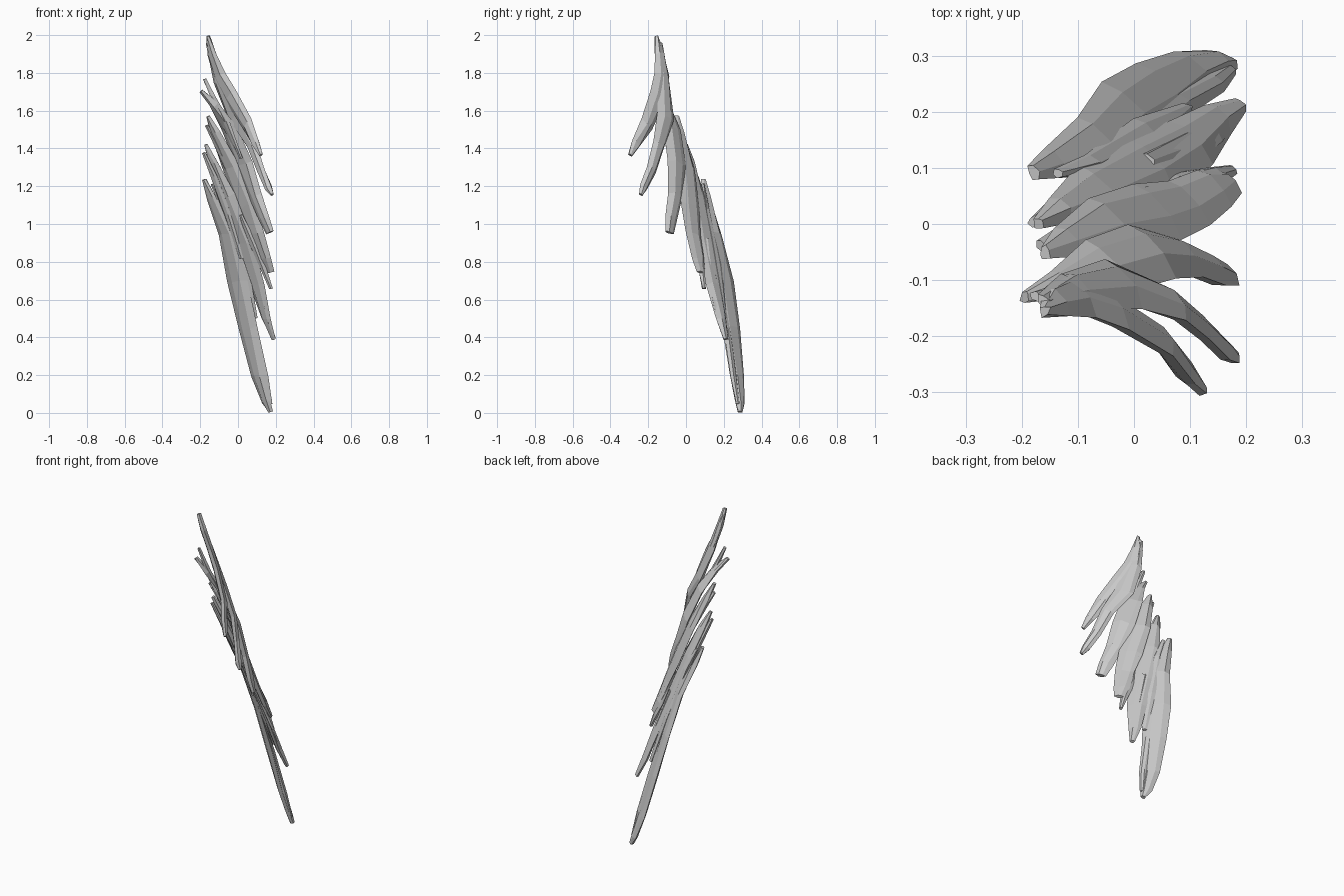
import bpy, bmesh, random
from mathutils import Vector

random.seed(4)
PLATE_NORMAL = Vector((1, 1, 0.385)).normalized()

# Cross-section of a blade: (across, through) as fractions of half width / half thickness
SECTION = [(1, 0.1), (0.5, 0.9), (-0.3, 1), (-1, 0.1), (-0.5, -0.9), (0.3, -1)]


def blade(name, stations, thick=0.034, lift=0.0, jitter=0.003):
    """Loft a flat faceted blade along stations of (x, y, z, width)."""
    pts = [Vector(s[:3]) + PLATE_NORMAL * lift for s in stations]
    last = len(pts) - 1
    bm = bmesh.new()
    rings = []
    for i, p in enumerate(pts):
        tangent = (pts[min(i + 1, last)] - pts[max(i - 1, 0)]).normalized()
        across = PLATE_NORMAL.cross(tangent).normalized()
        through = tangent.cross(across).normalized()
        half_w = stations[i][3] / 2
        half_t = thick / 2 * (0.6 if i in (0, last) else 1)
        ring = []
        for a, t in SECTION:
            j = Vector([random.uniform(-jitter, jitter) for _ in range(3)])
            j.z *= 0 if i in (0, last) else 3
            ring.append(bm.verts.new(p + across * a * half_w + through * t * half_t + j))
        rings.append(ring)
    n = len(SECTION)
    for r0, r1 in zip(rings, rings[1:]):
        for k in range(n):
            bm.faces.new((r0[k], r0[(k + 1) % n], r1[(k + 1) % n], r1[k]))
    bm.faces.new(rings[0])
    bm.faces.new(rings[-1])
    bmesh.ops.recalc_face_normals(bm, faces=bm.faces)
    mesh = bpy.data.meshes.new(name)
    bm.to_mesh(mesh)
    bm.free()
    obj = bpy.data.objects.new(name, mesh)
    bpy.context.collection.objects.link(obj)
    return obj


# Main blades, top of the wing to the bottom
blade("top_blade", [
    (-.16, -.155, 1.995, .02), (-.14, -.14, 1.90, .07), (-.10, -.13, 1.79, .11),
    (-.04, -.15, 1.68, .12), (.05, -.21, 1.53, .085), (.095, -.265, 1.43, .06),
    (.122, -.295, 1.365, .03)])
blade("second_blade", [
    (-.16, -.14, 1.96, .04), (-.10, -.12, 1.76, .09), (-.02, -.11, 1.57, .12),
    (.07, -.145, 1.42, .085), (.12, -.185, 1.29, .065), (.16, -.225, 1.19, .05),
    (.18, -.24, 1.155, .025)])
blade("third_blade", [
    (-.195, -.13, 1.705, .02), (-.13, -.11, 1.63, .07), (-.05, -.075, 1.50, .12),
    (.03, -.05, 1.32, .13), (.09, -.06, 1.15, .10), (.14, -.08, 1.03, .085),
    (.168, -.09, .955, .06)])
blade("fourth_blade", [
    (-.16, -.05, 1.57, .025), (-.12, -.035, 1.48, .07), (-.04, 0, 1.30, .13),
    (.04, .02, 1.10, .14), (.095, .035, .95, .11), (.14, .06, .82, .09),
    (.172, .075, .745, .05)])
blade("fifth_blade", [
    (-.17, 0, 1.42, .025), (-.13, .025, 1.32, .06), (-.06, .06, 1.15, .12),
    (.03, .10, .90, .14), (.10, .145, .68, .11), (.15, .185, .50, .07),
    (.19, .21, .39, .03)])
blade("bottom_blade", [
    (-.178, .09, 1.235, .03), (-.14, .105, 1.14, .07), (-.06, .145, .95, .13),
    (-.005, .20, .70, .15), (.05, .237, .45, .14), (.105, .27, .20, .10),
    (.15, .285, .06, .07), (.172, .288, .005, .03)])

# Narrow splinters that double the tips and ridge the surface
splinters = [
    [(-.172, -.125, 1.77, .02), (-.13, -.12, 1.68, .04), (-.06, -.10, 1.54, .06), (.02, -.08, 1.35, .03)],
    [(-.17, -.045, 1.52, .02), (-.12, -.02, 1.43, .04), (-.05, .01, 1.27, .06), (.02, .05, 1.05, .03)],
    [(-.175, .01, 1.38, .02), (-.12, .04, 1.25, .05), (-.05, .09, 1.05, .06), (.02, .13, .82, .03)],
    [(-.14, .085, 1.21, .02), (-.08, .10, 1.08, .05), (.02, .15, .78, .08), (.09, .20, .5, .03)],
    [(.02, .04, 1.05, .03), (.09, .07, .88, .06), (.15, .09, .74, .04), (.18, .10, .66, .02)],
    [(.02, .11, .92, .03), (.09, .135, .70, .07), (.13, .16, .56, .06), (.155, .175, .47, .025)],
    [(.03, .18, .70, .03), (.09, .22, .45, .05), (.15, .255, .2, .04), (.178, .28, .05, .02)],
]
for i, path in enumerate(splinters):
    blade(f"splinter_{i + 1}", path, thick=0.026, lift=0.008 if i % 2 else -0.008)
